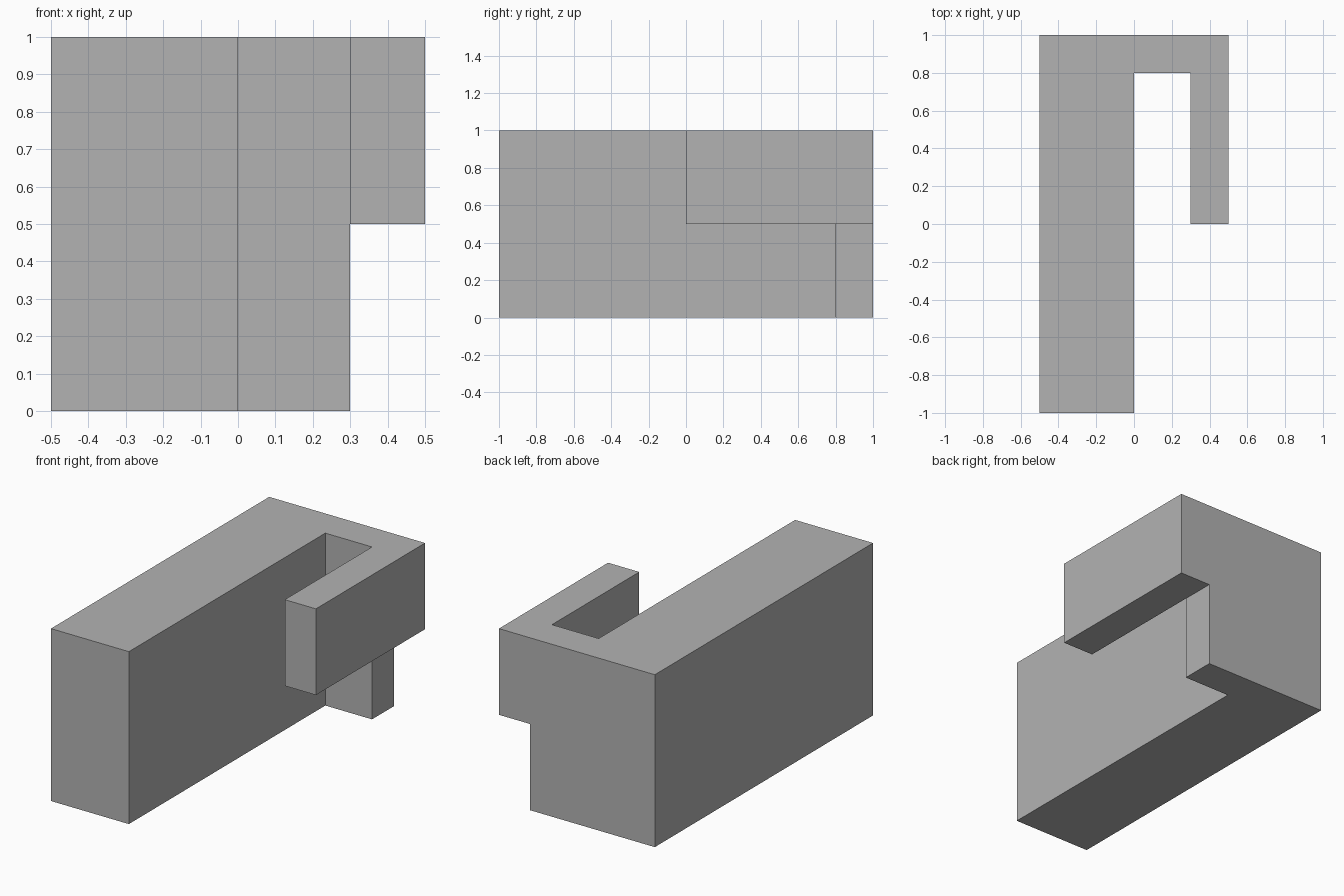
import bpy
import bmesh
import math
from mathutils import Vector

cube = bpy.data.objects.get("Cube")
if cube:
    bpy.data.objects.remove(cube, do_unlink=True)

# Plain grey material
GREY = (0.45, 0.45, 0.45, 1.0)
grey = bpy.data.materials.new("plain grey")
grey.use_nodes = True
grey.diffuse_color = GREY
grey.node_tree.nodes["Principled BSDF"].inputs["Base Color"].default_value = GREY


def extrude(bm, face, offset):
    """Extrude one face by an offset and return its new cap."""
    result = bmesh.ops.extrude_face_region(bm, geom=[face])["geom"]
    verts = [g for g in result if isinstance(g, bmesh.types.BMVert)]
    bmesh.ops.translate(bm, verts=verts, vec=offset)
    return next(g for g in result if isinstance(g, bmesh.types.BMFace))


def face_at(bm, centre):
    """Find the face whose centre is nearest to a point."""
    return min(bm.faces, key=lambda f: (f.calc_center_median() - Vector(centre)).length)


bm = bmesh.new()

# L-shaped footprint: long wall plus back wall, raised in two storeys
footprint = [(-0.5, -1), (0, -1), (0, 0.8), (0.3, 0.8), (0.3, 1), (-0.5, 1)]
base = bm.faces.new([bm.verts.new((x, y, 0)) for x, y in footprint])
middle = extrude(bm, base, (0, 0, 0.5))
extrude(bm, middle, (0, 0, 0.5))

# Upper half of the back wall continues sideways, then turns forward as an arm
extrude(bm, face_at(bm, (0.3, 0.9, 0.75)), (0.2, 0, 0))
extrude(bm, face_at(bm, (0.4, 0.8, 0.75)), (0, -0.8, 0))

# Merge coplanar faces into clean flat sides
bmesh.ops.recalc_face_normals(bm, faces=bm.faces[:])
bmesh.ops.dissolve_limit(bm, angle_limit=math.radians(1),
                         verts=bm.verts[:], edges=bm.edges[:])

mesh = bpy.data.meshes.new("hooked_block")
bm.to_mesh(mesh)
bm.free()
mesh.materials.append(grey)
block = bpy.data.objects.new("hooked_block", mesh)
bpy.context.collection.objects.link(block)
